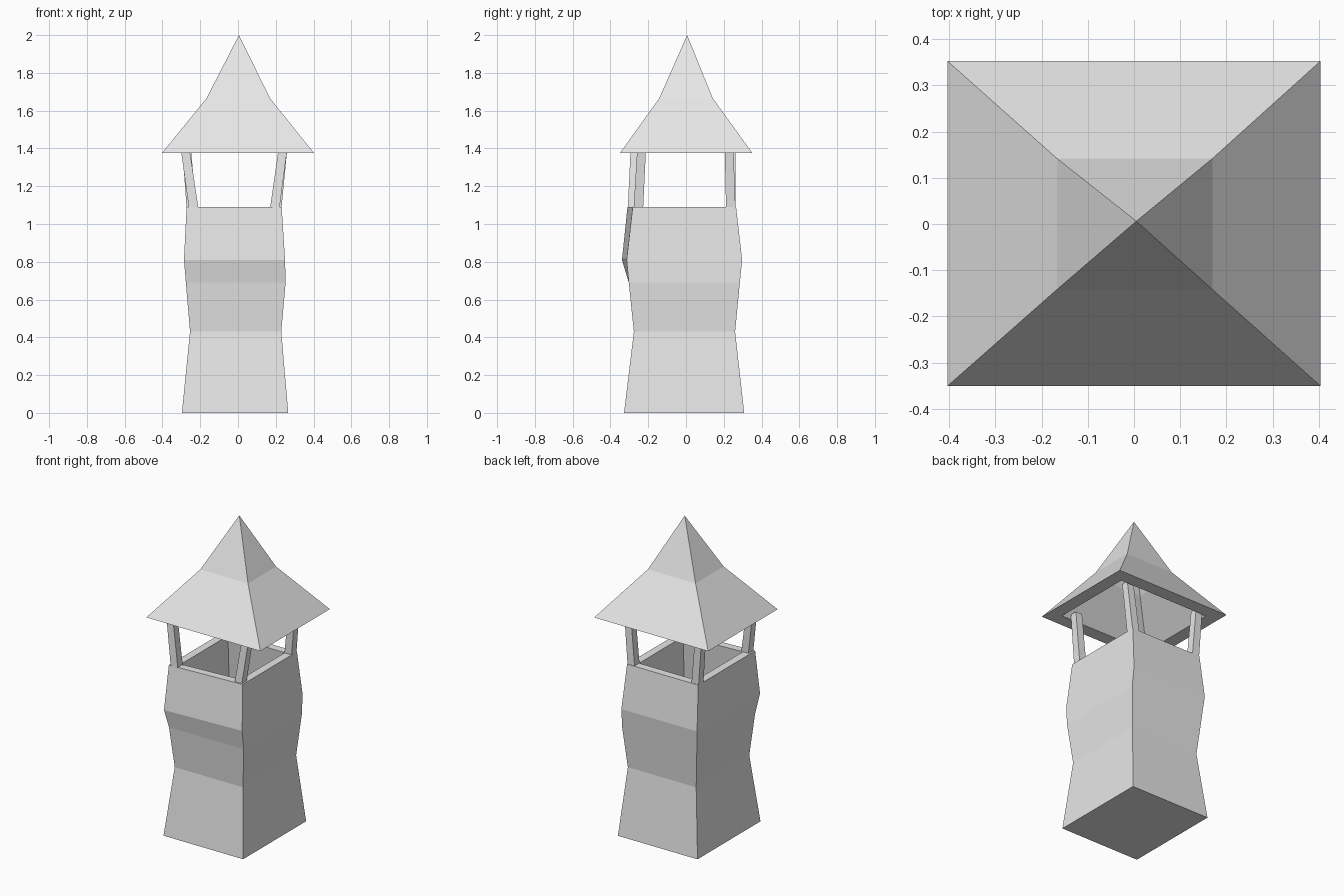
import bpy
import bmesh

cube = bpy.data.objects.get("Cube")
if cube:
    bpy.data.objects.remove(cube, do_unlink=True)

stone = bpy.data.materials.new("light_grey")
stone.use_nodes = True
GREY = (0.8, 0.8, 0.8, 1)
stone.diffuse_color = GREY
stone.node_tree.nodes["Principled BSDF"].inputs["Base Color"].default_value = GREY


def rect(z, left, right, front, back, skew=0.0, inset=0.0):
    """Four corners of a section; skew pushes the right front corner back."""
    l, r, f, b = left + inset, right - inset, front + inset, back - inset
    return [(l, f, z), (r, f + skew, z), (r, b, z), (l, b, z)]


def loft(name, rings):
    """Skin a stack of four-corner rings, closing both ends."""
    bm = bmesh.new()
    loops = [[bm.verts.new(p) for p in ring] for ring in rings]
    for a, b in zip(loops, loops[1:]):
        for i in range(4):
            j = (i + 1) % 4
            bm.faces.new((a[i], a[j], b[j], b[i]))
    bm.faces.new(loops[0][::-1])
    bm.faces.new(loops[-1])
    bmesh.ops.remove_doubles(bm, verts=bm.verts[:], dist=0.0001)
    bmesh.ops.recalc_face_normals(bm, faces=bm.faces[:])
    mesh = bpy.data.meshes.new(name)
    bm.to_mesh(mesh)
    bm.free()
    mesh.materials.append(stone)
    obj = bpy.data.objects.new(name, mesh)
    bpy.context.collection.objects.link(obj)
    return obj


# Hollow crooked tower: outer sections upward, then inner sections back down
sections = [
    (0.00, -0.297, 0.266, -0.328, 0.308, 0.0),
    (0.43, -0.254, 0.229, -0.276, 0.260, 0.0),
    (0.69, -0.276, 0.252, -0.303, 0.285, 0.0),
    (0.81, -0.286, 0.249, -0.339, 0.297, 0.025),
    (1.09, -0.272, 0.231, -0.310, 0.265, 0.028),
]
outer = [rect(*s) for s in sections]
inner = [rect(*s, inset=0.05) for s in reversed(sections)]
inner[-1] = [(x, y, 0.05) for x, y, z in inner[-1]]
loft("tower", outer + inner)

# Leaning corner posts: foot centre and head centre
posts = {
    "front_right_post": ((-0.235, -0.283), (-0.28, -0.27)),
    "front_left_post": ((0.195, -0.252), (0.238, -0.235)),
    "back_left_post": ((0.205, 0.237), (0.238, 0.228)),
    "back_right_post": ((-0.247, 0.237), (-0.272, 0.24)),
}


def square(z, centre, half):
    x, y = centre
    return rect(z, x - half, x + half, y - half, y + half)


for name, (foot, head) in posts.items():
    loft(name, [square(1.085, foot, 0.025), square(1.4, head, 0.023)])

# Thick two-pitch roof shell: inside from apex to eave, then outside up to the tip
tip = (0.005, 0.006)
loft("roof", [
    square(1.855, tip, 0),
    rect(1.60, -0.13, 0.135, -0.10, 0.10),
    rect(1.375, -0.32, 0.32, -0.267, 0.267),
    rect(1.375, -0.403, 0.403, -0.35, 0.352),
    rect(1.665, -0.167, 0.17, -0.142, 0.142),
    square(2.0, tip, 0),
])
